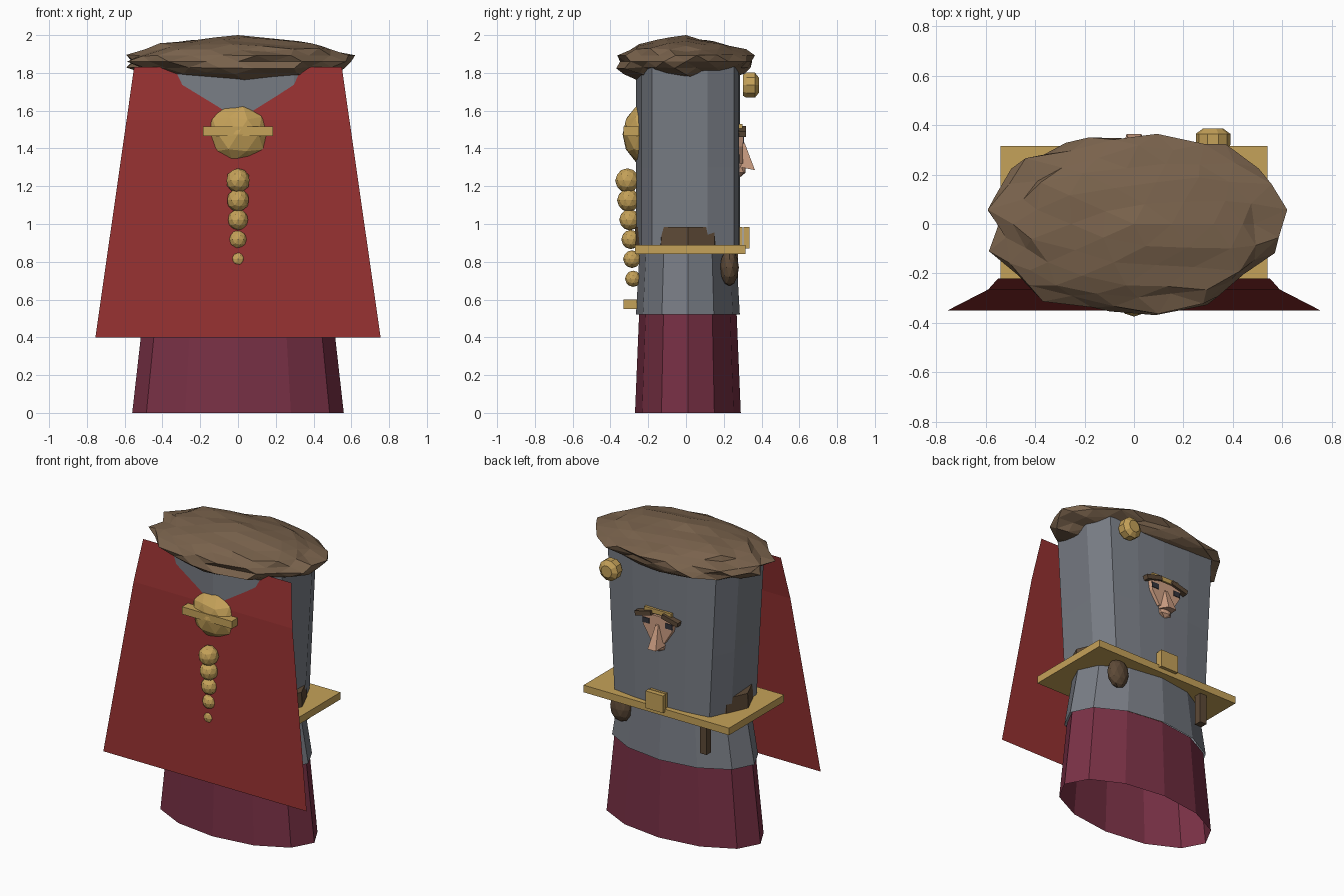
import bpy, bmesh, math, random
from mathutils import Vector, Matrix

random.seed(7)
old = bpy.data.objects.get("Cube")
if old:
    bpy.data.objects.remove(old, do_unlink=True)


def material(name, rgb):
    m = bpy.data.materials.new(name)
    m.use_nodes = True
    color = (*rgb, 1)
    m.diffuse_color = color
    node = next(n for n in m.node_tree.nodes if n.type == 'BSDF_PRINCIPLED')
    node.inputs["Base Color"].default_value = color
    node.inputs["Roughness"].default_value = 0.9
    return m


RED = material("cape red", (.30, .03, .03))
WINE = material("robe wine", (.19, .03, .06))
GREY = material("tunic grey", (.19, .205, .235))
GOLD = material("gold", (.56, .36, .10))
BROWN = material("fur brown", (.19, .122, .072))
LEATHER = material("leather brown", (.11, .068, .038))
SKIN = material("skin", (.62, .35, .23))
DARK = material("eye dark", (.035, .035, .045))


def finish(name, bm, mat, fix=True):
    if fix:
        bmesh.ops.recalc_face_normals(bm, faces=bm.faces)
    mesh = bpy.data.meshes.new(name)
    bm.to_mesh(mesh)
    bm.free()
    mesh.materials.append(mat)
    ob = bpy.data.objects.new(name, mesh)
    bpy.context.scene.collection.objects.link(ob)
    return ob


def box(name, lo, hi, mat, tilt=0):
    bm = bmesh.new()
    lo, hi = Vector(lo), Vector(hi)
    bmesh.ops.create_cube(bm, size=1)
    m = Matrix.Translation((lo + hi) / 2) @ Matrix.Rotation(tilt, 4, 'Y')
    bmesh.ops.transform(bm, verts=bm.verts, matrix=m @ Matrix.Diagonal((*(hi - lo), 1)))
    return finish(name, bm, mat)


def ball(name, center, size, mat, level=2, rough=0):
    bm = bmesh.new()
    bmesh.ops.create_icosphere(bm, subdivisions=level, radius=1)
    for v in bm.verts:
        v.co *= 1 + random.uniform(-rough, rough)
        v.co = Vector(center) + Vector([a * b for a, b in zip(v.co, size)])
    return finish(name, bm, mat)


def loft(name, rings, mat, caps=False):
    bm = bmesh.new()
    loops = [[bm.verts.new(p) for p in ring] for ring in rings]
    n = len(loops[0])
    for a, b in zip(loops, loops[1:]):
        for i in range(n):
            j = (i + 1) % n
            bm.faces.new((a[i], a[j], b[j], b[i]))
    if caps:
        bm.faces.new(loops[0])
        bm.faces.new(loops[-1])
    return finish(name, bm, mat)


def oval(rx, ry, z, n=12, cy=.01):
    steps = [math.tau * i / n for i in range(n)]
    return [(rx * math.cos(t), cy + ry * math.sin(t), z) for t in steps]


# Robe and tunic
loft("robe", [oval(.56, .28, 0), oval(.5, .258, .53)], WINE)
loft("tunic_skirt", [oval(.515, .275, .52), oval(.45, .255, .87)], GREY)
half = [(0, -.265), (.29, -.235), (.44, -.18), (.46, .115), (.39, .255), (.2, .278)]
section = half + [(0, .285)] + [(-x, y) for x, y in reversed(half[1:])]


def torso_ring(z, sx):
    return [(x * sx, y, z) for x, y in section]


loft("tunic_torso", [torso_ring(.84, .9), torso_ring(1.3, .96), torso_ring(1.83, 1.03)],
     GREY, caps=True)

# Cape: one thin sheet that bends at the shoulders
bm = bmesh.new()
rows = [[bm.verts.new((s * w, y, z)) for s in (-1, 1)]
        for w, y, z in ((.755, -.35, .4), (.59, -.265, 1.55), (.55, -.22, 1.83))]
for a, b in zip(rows, rows[1:]):
    bm.faces.new((a[0], a[1], b[1], b[0]))
finish("cape", bm, RED, fix=False)

# Ragged fur hat
hat = ball("fur_hat", (0, 0, 1.86), (.58, .355, .125), BROWN, level=3, rough=.075)
for v in hat.data.vertices:
    x, y, z = v.co
    if abs(z - 1.86) < .05:
        v.co.x *= random.uniform(.99, 1.07)
        v.co.y *= random.uniform(.97, 1.06)
    if z < 1.8:
        v.co.z = max(z, 1.73 + .1 * abs(x))
    v.co.z = min(v.co.z, 2.0 - .1 * abs(x))
top = max(hat.data.vertices, key=lambda v: v.co.z - abs(v.co.x))
top.co.z = 2.0

# Hair knot, band and braid
ball("hair_knot", (0, -.2, 1.475), (.18, .138, .175), GOLD, rough=.03)
box("hair_band", (-.185, -.33, 1.465), (.185, -.25, 1.515), GOLD)
for i, r in enumerate((.065, .061, .056, .051, .047, .043)):
    ball(f"braid_bead_{i + 1}", (0, -.31 + .006 * i, 1.23 - .104 * i), (r * .98, r, r), GOLD)
box("braid_tie", (-.03, -.33, .55), (.03, -.26, .6), GOLD)

# Belt, plate and buckle
loft("belt", [oval(.47, .283, .88), oval(.465, .28, .985)], LEATHER, caps=True)
box("belt_plate", (-.54, -.27, .84), (.54, .315, .888), GOLD)
box("buckle", (-.065, .305, .87), (.065, .337, .985), GOLD)
box("buckle_back", (-.06, .27, .89), (.06, .3, .985), GOLD)

# Items hung from the belt
ball("pouch", (.32, .23, .77), (.075, .05, .1), LEATHER)
box("dagger_sheath", (-.345, .225, .64), (-.295, .275, .86), LEATHER)


def disc(z, r):
    return [(.32 + x, z, 1.735 + y) for x, y, _ in oval(r, r, 0, n=10, cy=0)]


# Brooch
loft("brooch", [disc(.303, .06), disc(.32, .07), disc(.365, .07), disc(.387, .04)],
     GOLD, caps=True)

# Face on the back
outline = [(-.13, 1.49), (.13, 1.49), (.115, 1.41), (.055, 1.32), (-.055, 1.32), (-.115, 1.41)]
loft("face", [[(x, .27, z) for x, z in outline], [(x * .92, .302, z) for x, z in outline]],
     SKIN, caps=True)
loft("nose", [[(-.05, .29, 1.3), (.05, .29, 1.3), (.012, .29, 1.44), (-.012, .29, 1.44)],
              [(-.03, .365, 1.285), (.03, .365, 1.285), (.01, .31, 1.43), (-.01, .31, 1.43)]],
     SKIN, caps=True)
ball("chin", (0, .29, 1.29), (.05, .03, .04), SKIN, level=1)
box("forehead_band", (-.1, .27, 1.5), (.1, .3, 1.53), GOLD)
for side, s in (("left", 1), ("right", -1)):
    box(f"{side}_eye", (s * .085 - .025, .297, 1.425), (s * .085 + .025, .306, 1.46), DARK)
    box(f"{side}_brow", (s * .1 - .06, .27, 1.475), (s * .1 + .06, .318, 1.505), LEATHER, s * .25)
